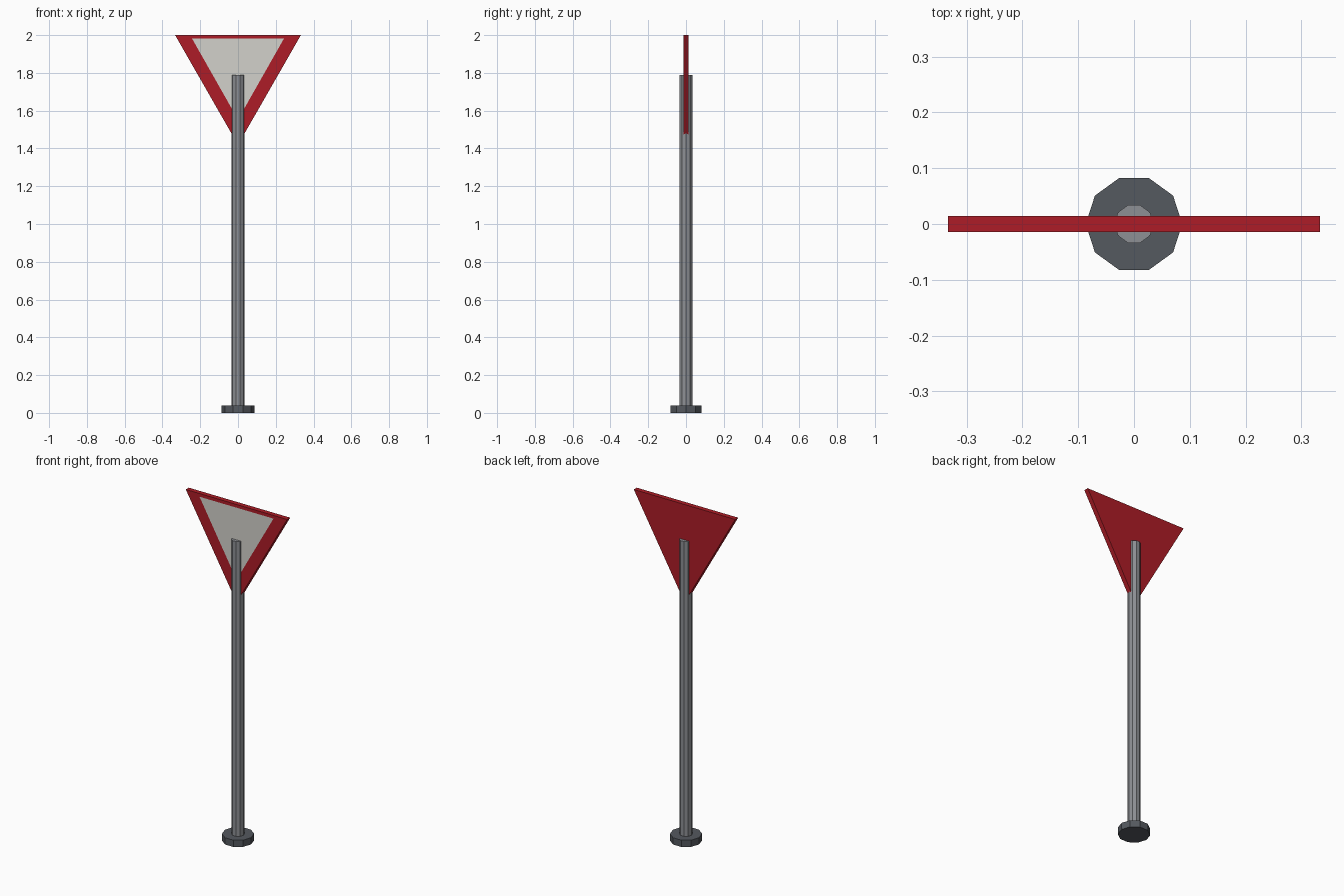
import bpy, bmesh
from math import sin, cos, tau

if "Cube" in bpy.data.objects:
    bpy.data.objects.remove(bpy.data.objects["Cube"])


def material(name, rgb):
    m = bpy.data.materials.new(name)
    m.diffuse_color = (*rgb, 1)
    m.use_nodes = True
    m.node_tree.nodes["Principled BSDF"].inputs["Base Color"].default_value = m.diffuse_color
    return m


def finish(name, bm, mats):
    bmesh.ops.recalc_face_normals(bm, faces=bm.faces[:])
    me = bpy.data.meshes.new(name)
    bm.to_mesh(me)
    bm.free()
    for m in mats:
        me.materials.append(m)
    ob = bpy.data.objects.new(name, me)
    bpy.context.collection.objects.link(ob)
    return ob


def prism(name, radius, z0, z1, mat, sides=10):
    bm = bmesh.new()
    rings = [[bm.verts.new((radius * cos(tau * i / sides), radius * sin(tau * i / sides), z))
              for i in range(sides)] for z in (z0, z1)]
    for r in rings:
        bm.faces.new(r)
    for i in range(sides):
        j = (i + 1) % sides
        bm.faces.new((rings[0][i], rings[0][j], rings[1][j], rings[1][i]))
    return finish(name, bm, [mat])


def triangle(bm, half, top, tip, y):
    return [bm.verts.new(p) for p in ((-half, y, top), (half, y, top), (0, y, tip))]


red = material("red", (0.42, 0.012, 0.02))
white = material("white", (0.65, 0.64, 0.6))
steel = material("steel", (0.27, 0.28, 0.3))
dark_steel = material("dark_steel", (0.09, 0.1, 0.115))

# Ten-sided foot and pole
prism("base_plate", 0.0865, 0, 0.04, dark_steel)
prism("pole", 0.0355, 0.002, 1.79, steel)

# Triangular plate with a white panel inset in its front face
bm = bmesh.new()
back = triangle(bm, 0.333, 2.0, 1.419, 0.014)
front = triangle(bm, 0.333, 2.0, 1.419, -0.014)
inner = triangle(bm, 0.243, 1.981, 1.553, -0.014)
bm.faces.new(back)
panel = bm.faces.new(inner)
panel.material_index = 1
for a, b in ((back, front), (front, inner)):
    for i in range(3):
        j = (i + 1) % 3
        bm.faces.new((a[i], a[j], b[j], b[i]))
finish("sign_plate", bm, [red, white])
